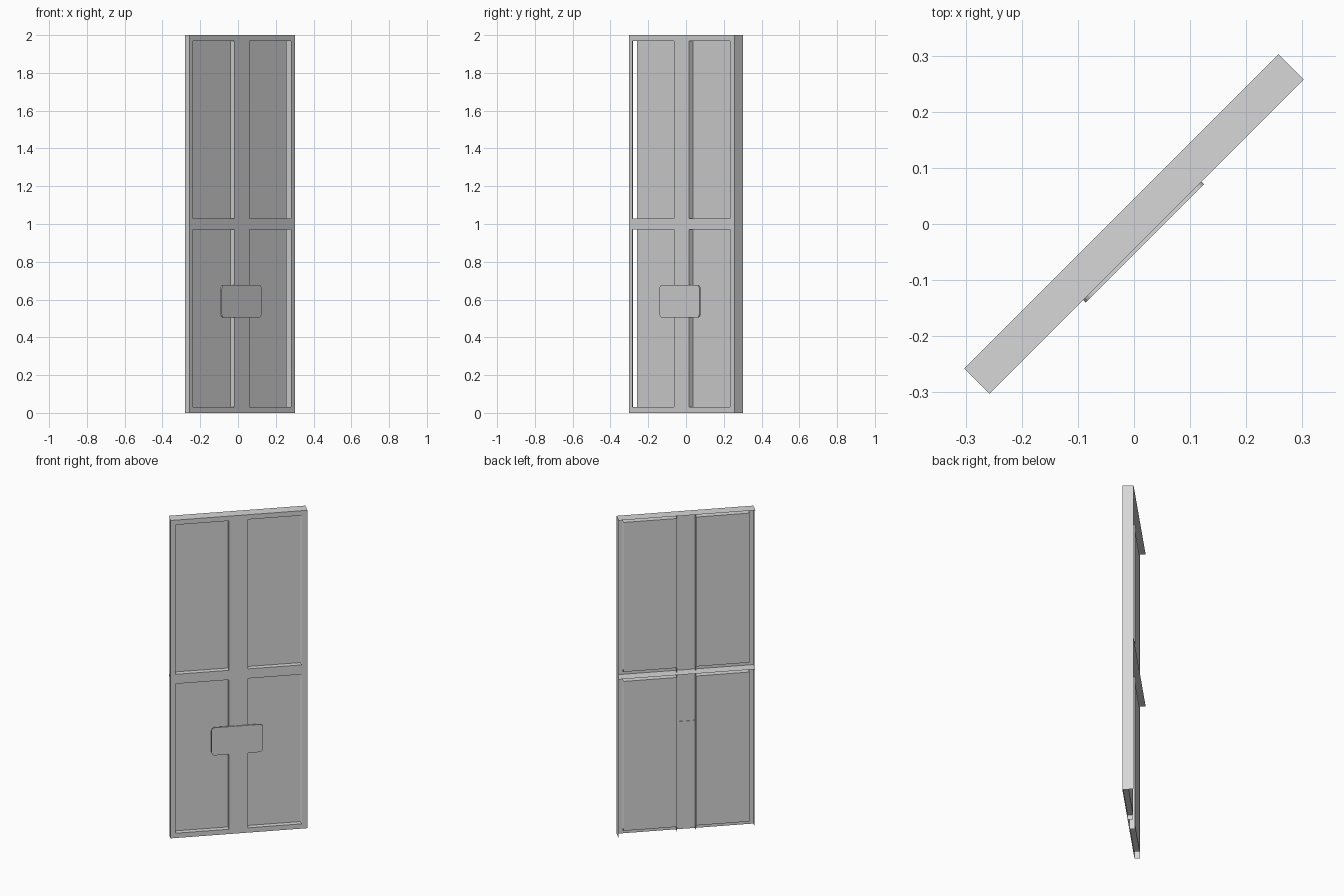
import bpy, bmesh, math
from mathutils import Matrix

cube = bpy.data.objects.get("Cube")
if cube:
    bpy.data.objects.remove(cube)

# Dimensions along the panel: x is width, -y is the front, z is height
HALF_W, HALF_T, HEIGHT = 0.396, 0.032, 2.0
FRONT, MID, BACK = -HALF_T, 0.0, HALF_T
COLUMNS = [(-0.368, -0.058), (0.053, 0.363)]
ROWS = [(0.03, 0.97), (1.03, 1.97)]
TURN = Matrix.Rotation(math.radians(45), 4, "Z")

grey = bpy.data.materials.new("light_grey")
grey.use_nodes = True
colour = (0.68, 0.68, 0.68, 1)
grey.diffuse_color = colour
grey.node_tree.nodes["Principled BSDF"].inputs["Base Color"].default_value = colour


def finish(name, bm):
    """Turn the mesh to its diagonal stance and link it."""
    bmesh.ops.remove_doubles(bm, verts=bm.verts, dist=1e-5)
    bm.transform(TURN)
    mesh = bpy.data.meshes.new(name)
    bm.to_mesh(mesh)
    bm.free()
    mesh.materials.append(grey)
    obj = bpy.data.objects.new(name, mesh)
    bpy.context.collection.objects.link(obj)
    return obj


def add_sheet(bm, x, y, z):
    """Flat rectangle; the one plain number is the constant axis."""
    if not isinstance(x, tuple):
        pts = [(x, y[i], z[j]) for i, j in ((0, 0), (1, 0), (1, 1), (0, 1))]
    elif not isinstance(y, tuple):
        pts = [(x[i], y, z[j]) for i, j in ((0, 0), (1, 0), (1, 1), (0, 1))]
    else:
        pts = [(x[i], y[j], z) for i, j in ((0, 0), (1, 0), (1, 1), (0, 1))]
    bm.faces.new([bm.verts.new(p) for p in pts])


def sheet(name, x, y, z):
    bm = bmesh.new()
    add_sheet(bm, x, y, z)
    return finish(name, bm)


# Front frame: a grid of cells with the four openings left out
bm = bmesh.new()
xs = [-HALF_W, *COLUMNS[0], *COLUMNS[1], HALF_W]
zs = [0, *ROWS[0], *ROWS[1], HEIGHT]
for i in range(5):
    for j in range(5):
        if not (i % 2 and j % 2):
            add_sheet(bm, (xs[i], xs[i + 1]), FRONT, (zs[j], zs[j + 1]))
finish("front_frame", bm)

# Recessed panels with their ledges
for r, row in enumerate(ROWS):
    for c, col in enumerate(COLUMNS):
        bm = bmesh.new()
        add_sheet(bm, col, MID, row)
        for z in row:
            add_sheet(bm, col, (FRONT, MID), z)
        finish(("lower", "upper")[r] + ("_right", "_left")[c] + "_panel", bm)

# Walls of the centre post
for side, x in (("right", COLUMNS[0][1]), ("left", COLUMNS[1][0])):
    sheet("post_wall_" + side, x, (MID, FRONT), (0, HEIGHT))

# Outer sides and the full-depth shelves
sheet("right_side", -HALF_W, (MID, FRONT), (0, HEIGHT))
sheet("left_side", HALF_W, (FRONT, BACK), (0, HEIGHT))
sheet("top_cap", (-HALF_W, HALF_W), (FRONT, BACK), HEIGHT)
sheet("middle_shelf", (-HALF_W, HALF_W), (FRONT, BACK), HEIGHT / 2)

# Push plate with rounded corners, set slightly through the post
bm = bmesh.new()
bmesh.ops.create_cube(bm, size=1)
bm.transform(Matrix.Translation((-0.011, FRONT - 0.0015, 0.591))
             @ Matrix.Diagonal((0.298, 0.009, 0.174, 1)))
corners = [e for e in bm.edges
           if abs(e.verts[0].co.y - e.verts[1].co.y) > 0.005]
bmesh.ops.bevel(bm, geom=corners, offset=0.02, segments=4,
                profile=0.5, affect="EDGES")
finish("push_plate", bm)
